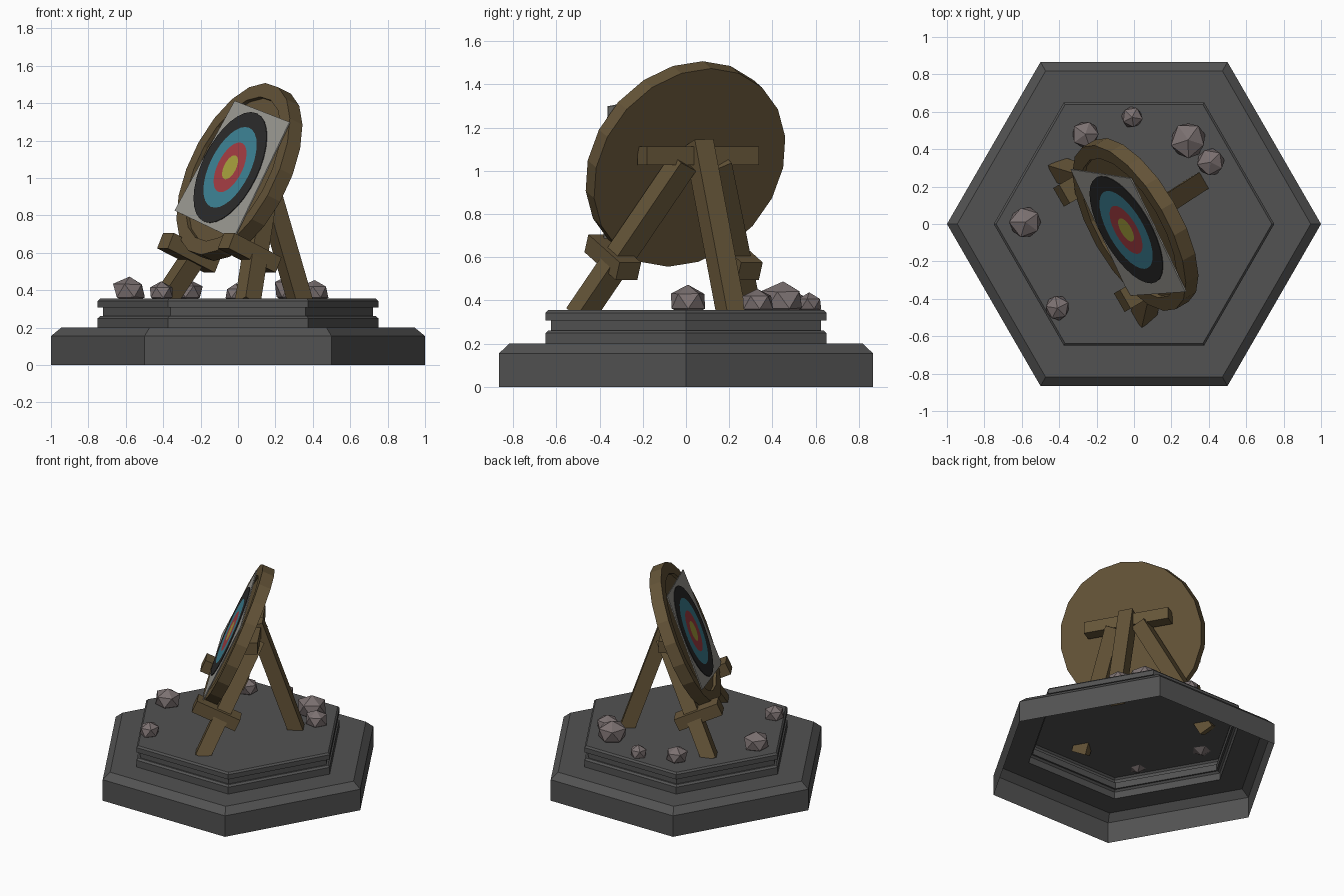
import bpy, bmesh, math, random
from mathutils import Vector, Matrix

if "Cube" in bpy.data.objects:
    bpy.data.objects.remove(bpy.data.objects["Cube"])

random.seed(4)


def material(name, rgb):
    m = bpy.data.materials.new(name)
    m.diffuse_color = (*rgb, 1)
    m.use_nodes = True
    m.node_tree.nodes["Principled BSDF"].inputs["Base Color"].default_value = m.diffuse_color
    return m


STONE = material("dark_stone", (0.085, 0.085, 0.085))
WOOD = material("wood", (0.13, 0.09, 0.04))
ROCK = material("rock", (0.2, 0.165, 0.165))
PAPER = material("paper", (0.35, 0.34, 0.31))
BLACK = material("black", (0.025, 0.025, 0.025))
BLUE = material("blue", (0.05, 0.24, 0.32))
RED = material("red", (0.4, 0.05, 0.06))
YELLOW = material("yellow", (0.42, 0.38, 0.05))


def finish(name, bm, mat, matrix=Matrix()):
    bmesh.ops.recalc_face_normals(bm, faces=bm.faces)
    me = bpy.data.meshes.new(name)
    bm.to_mesh(me)
    bm.free()
    me.materials.append(mat)
    ob = bpy.data.objects.new(name, me)
    ob.matrix_world = matrix
    bpy.context.collection.objects.link(ob)
    return ob


def lathe(name, profile, sides, mat, matrix=Matrix()):
    """Revolve (radius, z) points; a radius of 0 closes with a fan."""
    bm = bmesh.new()
    rings = []
    for r, z in profile:
        n = 1 if r == 0 else sides
        rings.append([bm.verts.new((r * math.cos(2 * math.pi * i / sides),
                                    r * math.sin(2 * math.pi * i / sides), z)) for i in range(n)])
    for a, b in zip(rings, rings[1:]):
        for i in range(sides):
            j = (i + 1) % sides
            quad = [a[i % len(a)], a[j % len(a)], b[j % len(b)], b[i % len(b)]]
            bm.faces.new(list(dict.fromkeys(quad)))
    return finish(name, bm, mat, matrix)


# Horizontal stand frame: U runs along the target's width, F points forward
U = Vector((0.5, -0.866, 0))
F = Vector((-0.866, -0.5, 0))


def place(u, f, z):
    return U * u + F * f + Vector((0, 0, z))


def beam(name, start, end, width, depth, side):
    """Square timber between two points, its width along the given side vector."""
    y = (end - start).normalized()
    x = (side - y * side.dot(y)).normalized()
    z = x.cross(y)
    rot = Matrix((x, y, z)).transposed().to_4x4()
    bm = bmesh.new()
    bmesh.ops.create_cube(bm, size=1)
    bmesh.ops.scale(bm, vec=(width, (end - start).length, depth), verts=bm.verts)
    return finish(name, bm, WOOD, Matrix.Translation((start + end) / 2) @ rot)


# Hollow hexagonal plinth
lathe("plinth", [(1, 0), (1, 0.155), (0.945, 0.2), (0.75, 0.2), (0.75, 0.25), (0.735, 0.262),
                 (0.722, 0.262), (0.722, 0.308), (0.75, 0.308), (0.75, 0.343),
                 (0.737, 0.355), (0, 0.355)], 6, STONE)

# Tilted target frame
tilt = math.radians(23.4)
normal = F * math.cos(tilt) + Vector((0, 0, math.sin(tilt)))
up = normal.cross(U)
target = Matrix.Translation((0.0075, -0.0025, 1.032)) @ \
    Matrix((U, up, normal)).transposed().to_4x4()

# Round wooden board with a raised rim
lathe("target_board", [(0, -0.0425), (0.5, -0.0425), (0.5, 0.0425), (0.42, 0.0425),
                       (0.42, 0.02), (0, 0.02)], 20, WOOD, target)

# Crooked paper sheet
bm = bmesh.new()
bm.faces.new([bm.verts.new(p) for p in ((-0.226, 0.39, 0.052), (-0.428, -0.25, 0.052),
                                        (0.314, -0.414, 0.052), (0.446, 0.266, 0.052))])
ext = bmesh.ops.extrude_face_region(bm, geom=bm.faces[:])
for v in ext["geom"]:
    if isinstance(v, bmesh.types.BMVert):
        v.co.z += 0.007
finish("target_paper", bm, PAPER, target)

# Scoring rings
for k, (label, r, inner, mat) in enumerate((("black_ring", 0.322, 0.235, BLACK),
                                            ("blue_ring", 0.235, 0.145, BLUE),
                                            ("red_ring", 0.145, 0.07, RED),
                                            ("bullseye", 0.07, 0, YELLOW))):
    lathe(label, [(r, 0.058), (r, 0.063), (inner, 0.063)], 32, mat, target)

# Front legs with the pegs that hold the board
for side, label in ((1, "right"), (-1, "left")):
    beam("front_leg_" + label, place(0.455 * side, 0.205, 0.325), place(0.09 * side, -0.135, 1.04),
         0.1, 0.1, U)
    beam("peg_" + label, place(0.325 * side, -0.03, 0.535), place(0.325 * side, 0.26, 0.665),
         0.115, 0.09, U)

# Rear leg and crossbeam
beam("rear_leg", place(-0.015, -0.40, 0.32), place(0, -0.12, 1.13), 0.1, 0.1, U)
beam("crossbeam", place(-0.3, -0.115, 1.07), place(0.3, -0.115, 1.07), 0.085, 0.085, Vector((0, 0, 1)))

# Loose rocks around the stand
for i, (x, y, r) in enumerate(((-0.26, 0.48, 0.08), (-0.01, 0.57, 0.062), (0.29, 0.45, 0.105),
                               (0.41, 0.33, 0.08), (-0.58, 0.01, 0.093), (-0.41, -0.45, 0.073))):
    bm = bmesh.new()
    bmesh.ops.create_icosphere(bm, subdivisions=1, radius=r)
    for v in bm.verts:
        v.co *= random.uniform(0.92, 1.06)
    finish(f"rock_{i + 1}", bm, ROCK,
           Matrix.Translation((x, y, 0.355 + r * 0.45)) @ Matrix.Rotation(i * 1.1, 4, "Z")
           @ Matrix.Scale(0.85, 4, (0, 0, 1)))
